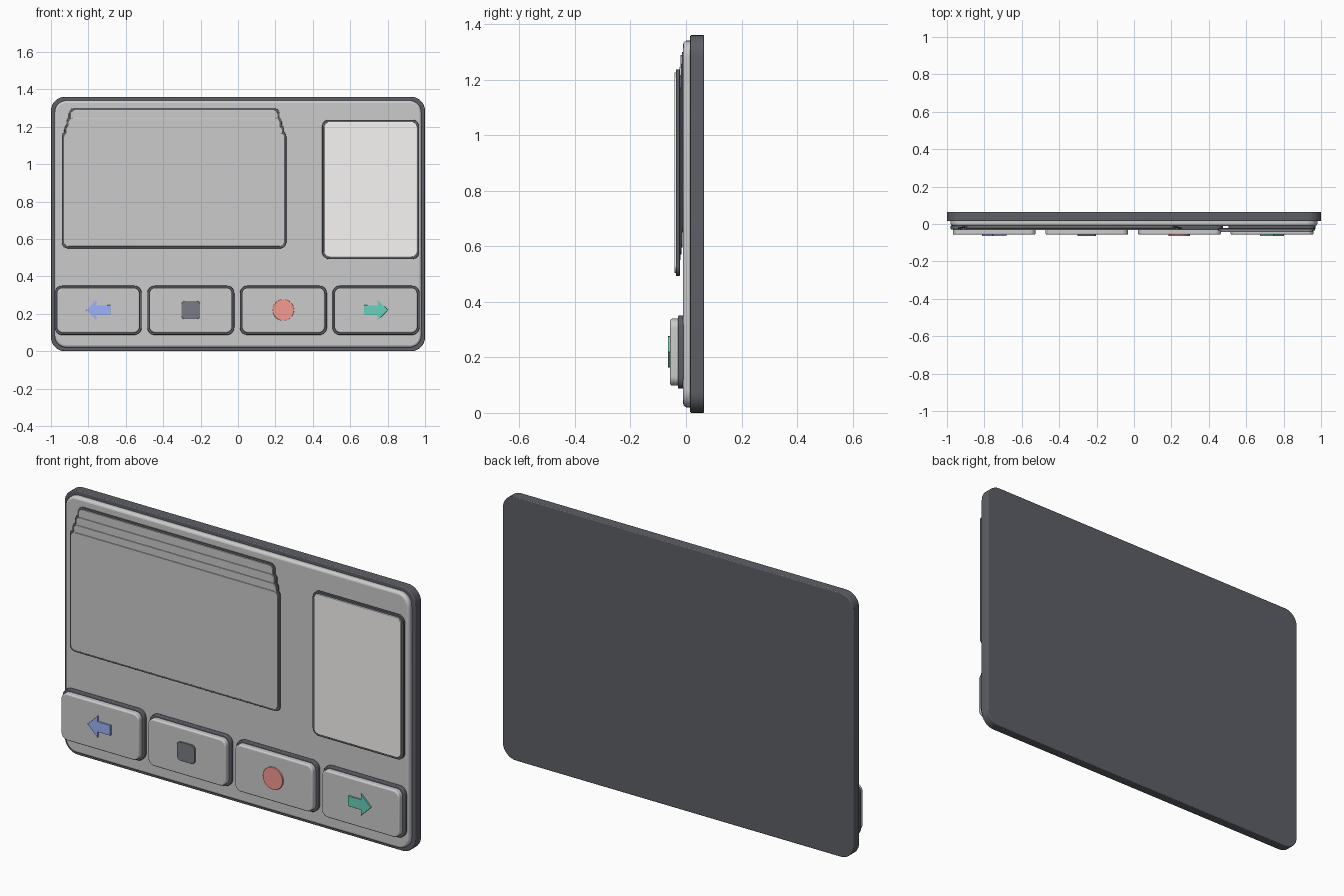
import bpy, bmesh
from math import sin, cos, pi

if "Cube" in bpy.data.objects:
    bpy.data.objects.remove(bpy.data.objects["Cube"])


def material(name, r, g, b):
    m = bpy.data.materials.new(name)
    m.diffuse_color = (r, g, b, 1)
    m.use_nodes = True
    m.node_tree.nodes["Principled BSDF"].inputs["Base Color"].default_value = m.diffuse_color
    return m


DARK = material("black_rubber", 0.11, 0.115, 0.135)
IVORY = material("ivory", 0.97, 0.965, 0.945)
GLASS = material("screen_ivory", 0.93, 0.925, 0.90)
BLUE = material("blue", 0.34, 0.45, 0.95)
CHARCOAL = material("charcoal", 0.19, 0.20, 0.24)
RED = material("red", 0.92, 0.32, 0.28)
GREEN = material("green", 0.14, 0.64, 0.51)


def extrude(name, outline, y_front, y_back, mat=None, bevel=0.0):
    """Extrude an (x, z) outline from y_front to y_back."""
    bm = bmesh.new()
    face = bm.faces.new([bm.verts.new((x, y_front, z)) for x, z in outline])
    out = bmesh.ops.extrude_face_region(bm, geom=[face])
    verts = [v for v in out["geom"] if isinstance(v, bmesh.types.BMVert)]
    bmesh.ops.translate(bm, verts=verts, vec=(0, y_back - y_front, 0))
    bmesh.ops.recalc_face_normals(bm, faces=bm.faces)
    me = bpy.data.meshes.new(name)
    bm.to_mesh(me)
    bm.free()
    if mat:
        me.materials.append(mat)
    ob = bpy.data.objects.new(name, me)
    bpy.context.collection.objects.link(ob)
    if bevel:
        mod = ob.modifiers.new("soft_rim", 'BEVEL')
        mod.width, mod.segments = bevel, 3
        mod.limit_method, mod.angle_limit = 'ANGLE', pi / 3
    bpy.context.view_layer.objects.active = ob
    ob.select_set(True)
    bpy.ops.object.shade_smooth_by_angle(angle=pi / 6)
    ob.select_set(False)
    return ob


def rounded(x0, x1, z0, z1, r, n=8):
    """Rounded rectangle outline."""
    corners = [(x1 - r, z1 - r), (x0 + r, z1 - r), (x0 + r, z0 + r), (x1 - r, z0 + r)]
    return [(cx + r * cos((q + i / n) * pi / 2), cz + r * sin((q + i / n) * pi / 2))
            for q, (cx, cz) in enumerate(corners) for i in range(n + 1)]


def plate(name, x0, x1, z0, z1, r, y_front, y_back, mat=None, bevel=0.0, inset=0.0):
    outline = rounded(x0 + inset, x1 - inset, z0 + inset, z1 - inset, r - inset * 0.6)
    return extrude(name, outline, y_front, y_back, mat, bevel)


# Case: dark backing and ivory front panel
plate("back_plate", -1, 1, 0, 1.36, 0.075, 0.015, 0.065, DARK, 0.004)
plate("front_panel", -1, 1, 0, 1.36, 0.075, -0.01, 0.03, IVORY, 0.012, inset=0.02)

# Stack of cards, rear to front, each with a dark border and a grey face
for i, (bottom, top) in enumerate([(0.65, 1.30), (0.595, 1.257), (0.57, 1.216), (0.55, 1.178)]):
    x0, x1 = -0.905 - 0.012 * i, 0.222 + 0.012 * i
    y = -0.014 - 0.004 * i
    plate(f"card_border_{i + 1}", x0, x1, bottom, top, 0.03, y, y + 0.006, DARK, 0.001)
    plate(f"card_face_{i + 1}", x0, x1, bottom, top, 0.03, y - 0.005, y + 0.002,
          bevel=0.001, inset=0.011)

# Side screen, standing just proud of the panel
plate("screen_border", 0.45, 0.968, 0.493, 1.237, 0.035, -0.036, -0.022, DARK, 0.002)
plate("screen_face", 0.45, 0.968, 0.493, 1.237, 0.035, -0.042, -0.03, GLASS, 0.002, inset=0.011)

# Four push buttons with dark surrounds
names = ["back", "stop", "record", "forward"]
centres = [-0.7475 + 0.495 * i for i in range(4)]
for name, x in zip(names, centres):
    box = (x - 0.2325, x + 0.2325, 0.087, 0.35, 0.04)
    plate(f"{name}_button_surround", *box, -0.029, -0.008, DARK, 0.004)
    plate(f"{name}_button", *box, -0.057, -0.02, bevel=0.007, inset=0.011)


# Button symbols
def arrow(name, x, side, mat):
    half = [(-0.065, 0.026), (0.008, 0.026), (0.008, 0.056), (0.065, 0)]
    pts = half + [(px, -pz) for px, pz in reversed(half[:-1])]
    extrude(name, [(x + side * px, 0.22 + pz) for px, pz in pts], -0.065, -0.05, mat, 0.001)


arrow("back_arrow", centres[0], -1, BLUE)
arrow("forward_arrow", centres[3], 1, GREEN)
x = centres[1]
plate("stop_square", x - 0.05, x + 0.05, 0.172, 0.268, 0.018, -0.065, -0.05, CHARCOAL, 0.002)
disc = [(centres[2] + 0.057 * cos(2 * pi * k / 32), 0.22 + 0.057 * sin(2 * pi * k / 32))
        for k in range(32)]
extrude("record_disc", disc, -0.065, -0.05, RED, 0.002)
